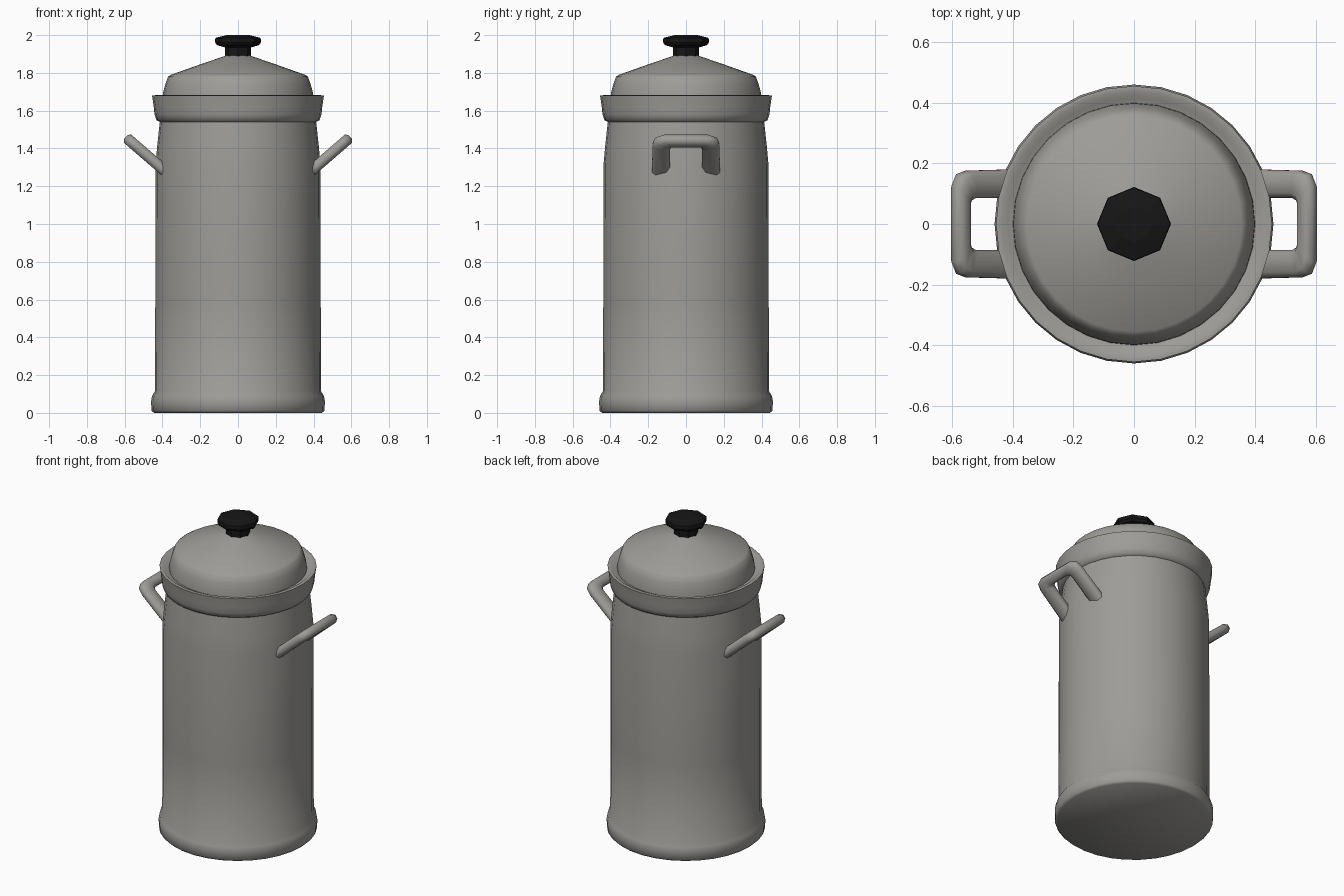
import bpy, bmesh, math
from mathutils import Vector

if "Cube" in bpy.data.objects:
    bpy.data.objects.remove(bpy.data.objects["Cube"])


def material(name, rgb):
    m = bpy.data.materials.new(name)
    m.diffuse_color = (*rgb, 1)
    m.use_nodes = True
    m.node_tree.nodes["Principled BSDF"].inputs["Base Color"].default_value = m.diffuse_color
    return m


steel = material("warm grey metal", (0.34, 0.333, 0.312))
black = material("black plastic", (0.008, 0.008, 0.008))


def finish(name, bm, mat, angle):
    bmesh.ops.recalc_face_normals(bm, faces=bm.faces)
    me = bpy.data.meshes.new(name)
    bm.to_mesh(me)
    bm.free()
    me.materials.append(mat)
    ob = bpy.data.objects.new(name, me)
    bpy.context.collection.objects.link(ob)
    bpy.ops.object.select_all(action='DESELECT')
    ob.select_set(True)
    bpy.context.view_layer.objects.active = ob
    if angle:
        bpy.ops.object.shade_smooth_by_angle(angle=math.radians(angle))
    return ob


def lathe(name, profile, sides, mat, angle):
    """Turn (radius, height) points round z, capping both ends."""
    bm = bmesh.new()
    rings = []
    for r, z in profile:
        rings.append([bm.verts.new((r * math.cos(2 * math.pi * i / sides),
                                    r * math.sin(2 * math.pi * i / sides), z))
                      for i in range(sides)])
    for a, b in zip(rings, rings[1:]):
        for i in range(sides):
            j = (i + 1) % sides
            bm.faces.new((a[i], a[j], b[j], b[i]))
    bm.faces.new(rings[0])
    bm.faces.new(rings[-1])
    return finish(name, bm, mat, angle)


# Tall body with foot ring and flared top rim
lathe("pot_body", [
    (0.445, 0), (0.458, 0.012), (0.46, 0.06), (0.455, 0.09), (0.439, 0.115),
    (0.438, 0.6), (0.437, 1.31), (0.427, 1.42), (0.414, 1.54),
    (0.432, 1.55), (0.442, 1.58), (0.446, 1.62), (0.455, 1.68),
    (0.436, 1.682), (0.415, 1.665), (0.36, 1.66)], 32, steel, 50)

# Domed lid
lathe("lid", [(0.40, 1.655), (0.398, 1.69), (0.385, 1.74), (0.37, 1.78),
              (0.355, 1.79), (0.2, 1.845), (0.06, 1.893), (0.02, 1.90)],
      32, steel, 40)

# Eight-sided knob and its neck
lathe("knob_neck", [(0.07, 1.88), (0.07, 1.95)], 8, black, 0)
lathe("knob", [(0.07, 1.935), (0.112, 1.947), (0.122, 1.962),
               (0.12, 1.985), (0.06, 2.0)], 8, black, 0)


def handle(name, side):
    """Slanted U loop: flat outline given thickness and rounded edges."""
    d = Vector((0.756 * side, 0, 0.654))
    n = Vector((-0.654 * side, 0, 0.756))
    root = Vector((0.34 * side, 0, 1.24))
    length, half = 0.337, 0.029
    outer = [(0, 0.182), (length - 0.06, 0.176), (length - 0.02, 0.164), (length, 0.125)]
    inner = [(0, 0.085), (length - 0.085, 0.085), (length - 0.07, 0.078), (length - 0.062, 0.06)]
    outer += [(u, -v) for u, v in reversed(outer)]
    inner += [(u, -v) for u, v in reversed(inner)]
    bm = bmesh.new()

    def row(points, h):
        return [bm.verts.new(root + d * u + Vector((0, v, 0)) + n * h) for u, v in points]

    def inset(t):
        # Move both outlines toward the middle of the bar
        o = [Vector(p) for p in outer]
        i = [Vector(p) for p in inner]
        return [a.lerp(b, t) for a, b in zip(o, i)], [b.lerp(a, t) for a, b in zip(o, i)]

    out_e, in_e = inset(0.2)
    loops = [row(out_e, half), row(outer, half * 0.4), row(outer, -half * 0.4), row(out_e, -half),
             row(in_e, -half), row(inner, -half * 0.4), row(inner, half * 0.4), row(in_e, half)]
    for k in range(8):
        a, b = loops[k], loops[(k + 1) % 8]
        for i in range(len(outer) - 1):
            bm.faces.new((a[i], a[i + 1], b[i + 1], b[i]))
    bm.faces.new([l[0] for l in loops])
    bm.faces.new([l[-1] for l in loops])
    finish(name, bm, steel, 60)


# Side handles
handle("right_handle", 1)
handle("left_handle", -1)
